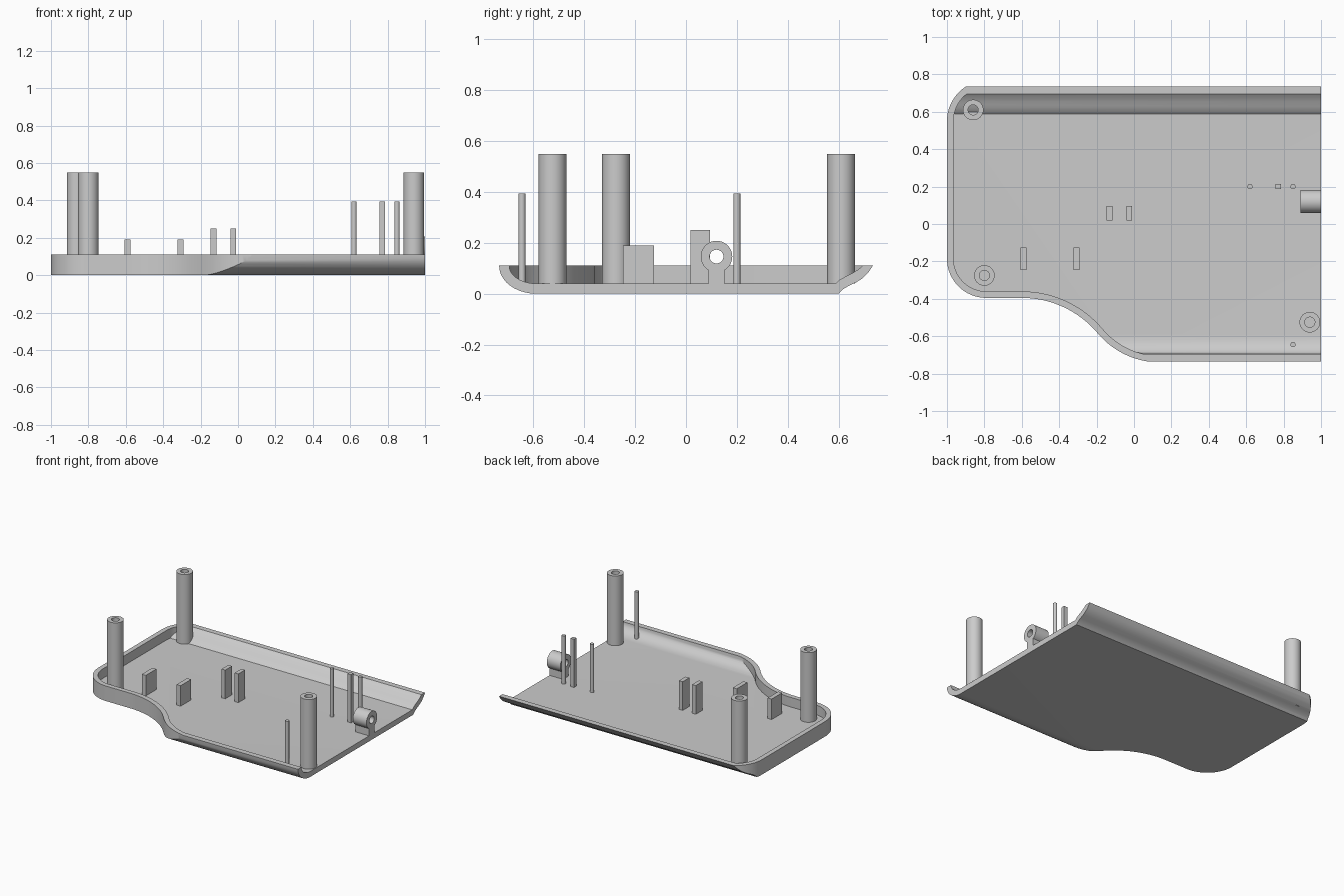
import bpy, bmesh
from math import radians, sin, cos, atan

cube = bpy.data.objects.get("Cube")
if cube:
    bpy.data.objects.remove(cube, do_unlink=True)

grey = bpy.data.materials.new("light_grey_plastic")
grey.use_nodes = True
COLOUR = (0.6, 0.6, 0.6, 1)
grey.diffuse_color = COLOUR
grey.node_tree.nodes["Principled BSDF"].inputs["Base Color"].default_value = COLOUR

FLOOR, RIM = 0.04, 0.11


def arc(cx, cy, r, start, end, n=16):
    angles = [radians(start + (end - start) * i / n) for i in range(n + 1)]
    return [(cx + r * cos(a), cy + r * sin(a)) for a in angles]


def circle(cx, cy, r, n=32):
    return arc(cx, cy, r, 0, 360, n)[:-1]


def rect(x0, x1, y0, y1):
    return [(x0, y0), (x1, y0), (x1, y1), (x0, y1)]


def prism(name, points, lo, hi, axis="z"):
    """Extrude a flat outline along z, or along x for a (y, z) outline."""
    bm = bmesh.new()
    place = (lambda u, v: (u, v, lo)) if axis == "z" else (lambda u, v: (lo, u, v))
    face = bm.faces.new([bm.verts.new(place(u, v)) for u, v in points])
    new = bmesh.ops.extrude_face_region(bm, geom=[face])["geom"]
    d = hi - lo
    bmesh.ops.translate(bm, verts=[g for g in new if isinstance(g, bmesh.types.BMVert)],
                        vec=(0, 0, d) if axis == "z" else (d, 0, 0))
    bmesh.ops.recalc_face_normals(bm, faces=bm.faces)
    mesh = bpy.data.meshes.new(name)
    bm.to_mesh(mesh)
    bm.free()
    mesh.materials.append(grey)
    obj = bpy.data.objects.new(name, mesh)
    bpy.context.collection.objects.link(obj)
    return obj


def select(obj):
    bpy.ops.object.select_all(action="DESELECT")
    obj.select_set(True)
    bpy.context.view_layer.objects.active = obj


def combine(obj, cutter, operation):
    """Apply a boolean and throw the cutter away."""
    mod = obj.modifiers.new("cut", "BOOLEAN")
    mod.operation, mod.object, mod.solver = operation, cutter, "EXACT"
    select(obj)
    bpy.ops.object.modifier_apply(modifier=mod.name)
    bpy.data.objects.remove(cutter, do_unlink=True)


def smooth(obj):
    select(obj)
    bpy.ops.object.shade_smooth_by_angle(angle=radians(30))


def footprint(inset, end):
    """Plan outline: rounded left corners and an S-shaped front edge."""
    theta = 2 * atan(0.345 / 0.74)
    turn = theta * 180 / 3.14159265
    r1 = 0.53
    r2 = 0.74 / sin(theta) - r1
    pts = arc(-0.78, 0.55, 0.22 - inset, 90, 180)
    pts += arc(-0.79, -0.185, 0.21 - inset, 180, 270)
    pts += arc(-0.6, -0.395 - r1, r1 + inset, 90, 90 - turn)
    pts += arc(0.14, -0.74 + r2, r2 - inset, 270 - turn, 270)[1:]
    return pts + [(end, -0.74 + inset), (end, 0.77 - inset)]


def section(front, floor, back, top):
    """Cross-section: curved front, flat floor, wavy flared back."""
    width, height = 0.735 + front, RIM - floor
    pts = [(-0.59 + (u + 0.59) * 1, v) for u, v in
           [(-0.59 - (width - 0.59) * cos(radians(a)), RIM - height * sin(radians(a)))
            for a in range(0, 91, 9)]]
    pts += back
    return pts + [(back[-1][0], top), (pts[0][0], top)]


# Tray: footprint trimmed by the cross-section, then hollowed the same way
outer_back = [(0.6, 0), (0.615, 0.016), (0.64, 0.031), (0.67, 0.045),
              (0.695, 0.061), (0.717, 0.083), (0.735, RIM)]
inner_back = [(0.588, FLOOR), (0.603, 0.054), (0.628, 0.068),
              (0.655, 0.081), (0.677, 0.095), (0.695, RIM)]
tray = prism("tray", footprint(0, 1), -0.1, 0.3)
shell = section(0, 0, outer_back, RIM)[:-2]
combine(tray, prism("tray_section", shell, -1.2, 1.2, "x"), "INTERSECT")
cavity = prism("cavity", footprint(0.035, 1.1), -0.1, 0.25)
hollow = section(-0.04, FLOOR, inner_back, 0.2)
combine(cavity, prism("cavity_section", hollow, -1.2, 1.2, "x"), "INTERSECT")
combine(tray, cavity, "DIFFERENCE")
smooth(tray)

# Hollow screw posts
for name, x, y in [("back_right_post", -0.86, 0.61), ("front_right_post", -0.8, -0.275),
                   ("front_left_post", 0.94, -0.525)]:
    post = prism(name, circle(x, y, 0.055), FLOOR, 0.55)
    combine(post, prism("bore", circle(x, y, 0.027), FLOOR + 0.01, 0.6), "DIFFERENCE")
    smooth(post)

# Slim locating pins, three round and one square
for i, (x, y) in enumerate([(0.62, 0.2), (0.85, 0.2), (0.85, -0.645)]):
    smooth(prism(f"round_pin_{i + 1}", circle(x, y, 0.014, 16), FLOOR, 0.393))
prism("square_pin", rect(0.757, 0.785, 0.187, 0.215), FLOOR, 0.393)

# Two pairs of upright support tabs
for i, x in enumerate([-0.59, -0.308]):
    prism(f"low_tab_{i + 1}", rect(x - 0.016, x + 0.016, -0.247, -0.125), FLOOR, 0.19)
for i, x in enumerate([-0.131, -0.025]):
    prism(f"tall_tab_{i + 1}", rect(x - 0.015, x + 0.015, 0.018, 0.095), FLOOR, 0.25)

# Keyhole-shaped bracket with a through hole at the open end
keyhole = arc(0.12, 0.146, 0.062, -60, 240, 40) + [(0.089, FLOOR), (0.151, FLOOR)]
bracket = prism("ring_bracket", keyhole, 0.89, 1, "x")
combine(bracket, prism("ring_hole", circle(0.12, 0.146, 0.027), 0.8, 1.1, "x"), "DIFFERENCE")
smooth(bracket)
